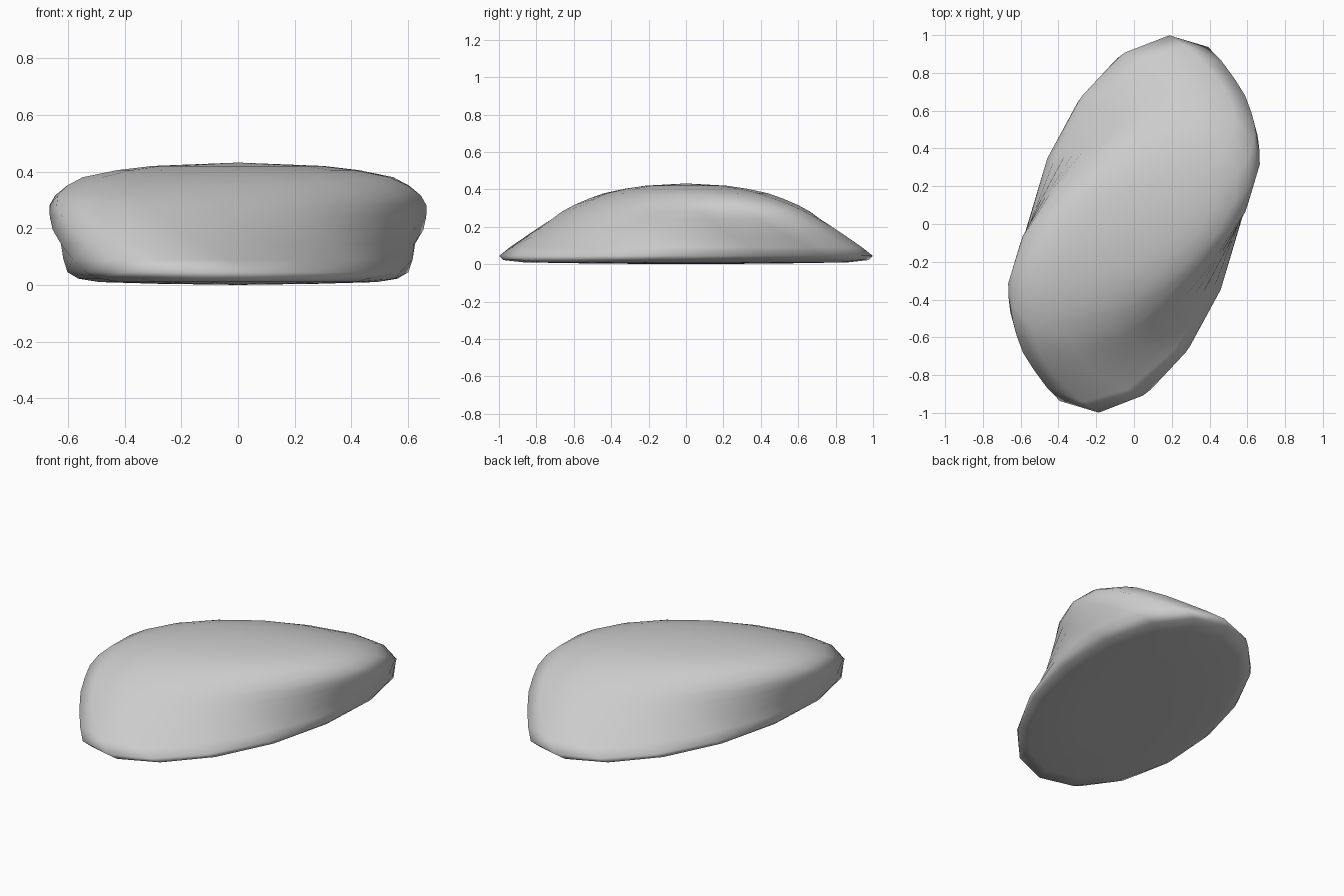
import bpy, bmesh
from math import sin, cos, pi, radians

if "Cube" in bpy.data.objects:
    bpy.data.objects.remove(bpy.data.objects["Cube"])

SEGMENTS = 16
LONG, SHORT = 1.03, 0.55            # base ellipse radii
# (height, scale) of each ring, from shallow underside to crown
RINGS = [(0.004, 0.5), (0.01, 0.86), (0.022, 0.97), (0.045, 1.0), (0.09, 0.965),
         (0.145, 0.92), (0.195, 0.885), (0.24, 0.845), (0.28, 0.81), (0.316, 0.76),
         (0.35, 0.69), (0.38, 0.605), (0.405, 0.46), (0.42, 0.32)]
CROWN = 0.432

bm = bmesh.new()


def ring(z, scale):
    """One ellipse of the body, turned further clockwise the higher it is."""
    twist = radians(11.2 + 121 * z)
    verts = []
    for i in range(SEGMENTS):
        t = 2 * pi * (i + 0.5) / SEGMENTS
        u, v = LONG * scale * cos(t), SHORT * scale * sin(t)
        x = u * sin(twist) - v * cos(twist)
        y = u * cos(twist) + v * sin(twist)
        verts.append(bm.verts.new((x, y, z)))
    return verts


# Twisted dome body
loops = [ring(z, s) for z, s in RINGS]
for low, high in zip(loops, loops[1:]):
    for i in range(SEGMENTS):
        j = (i + 1) % SEGMENTS
        bm.faces.new((low[i], low[j], high[j], high[i]))

# Underside and crown fans
bottom = bm.verts.new((0, 0, 0))
top = bm.verts.new((0, 0, CROWN))
for i in range(SEGMENTS):
    j = (i + 1) % SEGMENTS
    bm.faces.new((bottom, loops[0][j], loops[0][i]))
    bm.faces.new((top, loops[-1][i], loops[-1][j]))

bmesh.ops.recalc_face_normals(bm, faces=bm.faces)
for f in bm.faces:
    f.smooth = True

mesh = bpy.data.meshes.new("twisted_stone")
bm.to_mesh(mesh)
bm.free()
stone = bpy.data.objects.new("twisted_stone", mesh)
bpy.context.collection.objects.link(stone)
